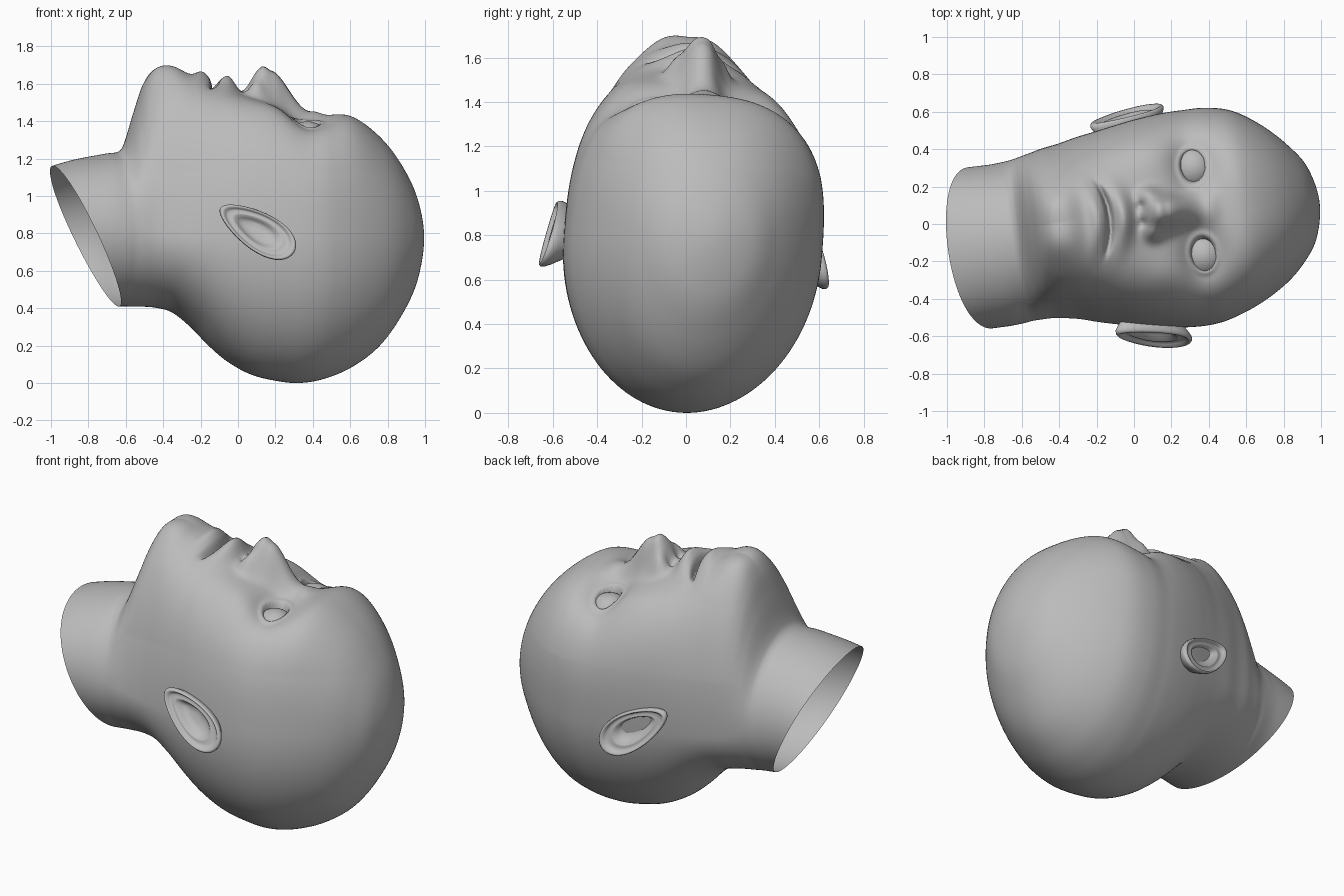
import bpy, bmesh, math
from mathutils import Matrix, Vector

if "Cube" in bpy.data.objects:
    bpy.data.objects.remove(bpy.data.objects["Cube"])

skin = bpy.data.materials.new("plain grey")
skin.diffuse_color = (0.5, 0.5, 0.5, 1)
skin.use_nodes = True
skin.node_tree.nodes["Principled BSDF"].inputs["Base Color"].default_value = skin.diffuse_color

# The head lies on its back, slightly turned about its own axes
PIVOT = Vector((0.15, 0.0, 0.75))
POSE = (Matrix.Translation(PIVOT) @ Matrix.Rotation(math.radians(7), 4, 'Z')
        @ Matrix.Rotation(math.radians(-4.5), 4, 'X') @ Matrix.Translation(-PIVOT))

# Cross-sections along x: x, top z, bottom z, half width, widest z, roundness
KEYS = [
    (-1.10, 1.13, .42, .43, .80, 2.0), (-.90, 1.19, .42, .435, .80, 2.0),
    (-.72, 1.225, .41, .435, .80, 2.0), (-.64, 1.24, .41, .435, .79, 2.0),
    (-.60, 1.30, .41, .435, .79, 1.95), (-.55, 1.46, .41, .44, .78, 1.9),
    (-.50, 1.60, .41, .445, .77, 1.9), (-.44, 1.675, .405, .455, .76, 1.95),
    (-.35, 1.69, .38, .47, .75, 2.05), (-.25, 1.645, .30, .495, .75, 2.2),
    (-.15, 1.595, .195, .515, .75, 2.4), (-.05, 1.56, .11, .535, .75, 2.6),
    (.07, 1.52, .045, .555, .75, 2.75), (.20, 1.48, .012, .57, .75, 2.8),
    (.32, 1.44, .0, .575, .75, 2.8), (.45, 1.435, .02, .565, .75, 2.8),
    (.60, 1.425, .08, .52, .76, 2.65), (.75, 1.325, .19, .43, .77, 2.4),
    (.87, 1.18, .35, .32, .78, 2.2), (.96, 1.0, .54, .19, .78, 2.0),
    (1.0, .78, .78, .0, .78, 2.0)]


def catmull(a, b, c, d, t):
    return tuple(.5 * (2 * q + (r - p) * t + (2 * p - 5 * q + 4 * r - s) * t * t
                       + (3 * q - p - 3 * r + s) * t ** 3) for p, q, r, s in zip(a, b, c, d))


def sections(steps):
    x, top, bot, w, zc, p = KEYS[-2]
    pts = [KEYS[0]] + KEYS + [(x, bot, top, -w, zc, p)]
    out = []
    for i in range(len(KEYS) - 1):
        out += [catmull(*pts[i:i + 4], k / steps) for k in range(steps)]
    return out


def table(x, rows):
    """Smooth interpolation of (x, value) rows."""
    if x <= rows[0][0]:
        return rows[0][1]
    for (x0, v0), (x1, v1) in zip(rows, rows[1:]):
        if x < x1:
            t = (x - x0) / (x1 - x0)
            return v0 + (v1 - v0) * t * t * (3 - 2 * t)
    return rows[-1][1]


def bump(x, y, cx, cy, sx, sy):
    return math.exp(-((x - cx) / sx) ** 2 - ((y - cy) / sy) ** 2)


EYE = (.35, .235)
NOSE = [(.0, 0), (.15, .2), (.19, .19), (.40, .025), (.50, 0)]
NOSE_W = [(.05, .10), (.15, .095), (.28, .075), (.45, .09)]
SWAY = [(-.75, -.012), (-.42, .02), (0, .008), (.3, .008), (.6, .025), (.9, .01)]


def face(x, y):
    """Height of the facial features over the plain head."""
    y = abs(y)
    h = table(x, NOSE) * math.exp(-(y / table(x, NOSE_W)) ** 2.6)
    h += .045 * bump(x, y, .095, .11, .05, .04)             # nostril wings
    h -= .035 * bump(x, y, .05, .045, .022, .022)           # nostrils
    h += .02 * bump(x, y, -.42, .11, .10, .09)              # chin
    h += .015 * bump(x, y, .14, .34, .12, .10)              # cheekbones
    # lips with a curved open slit
    slit = -.122 - 1.2 * y * y
    h += .085 * bump(x, y, slit + .075, 0, .055, .14)
    h += .055 * bump(x, y, slit - .06, 0, .05, .14)
    h -= .085 * math.exp(-((x - slit) / .014) ** 2 - (y / .16) ** 4)
    # eye sockets, lids and lid opening
    h -= .075 * bump(x, y, *EYE, .11, .15)
    d = math.hypot((x - EYE[0]) / .065, (y - EYE[1]) / .088)
    h += .012 * math.exp(-((d - 1.15) / .2) ** 2)
    if d < 1:
        h -= .06 * min(1, (1 - d) * 5)
    return h


def finish(name, bm):
    bmesh.ops.recalc_face_normals(bm, faces=bm.faces)
    bm.transform(POSE)
    me = bpy.data.meshes.new(name)
    bm.to_mesh(me)
    bm.free()
    me.materials.append(skin)
    ob = bpy.data.objects.new(name, me)
    bpy.context.collection.objects.link(ob)
    for f in me.polygons:
        f.use_smooth = True
    return ob


def bridge(bm, rings):
    for a, b in zip(rings, rings[1:]):
        n = len(a)
        for i in range(n):
            bm.faces.new((a[i], a[(i + 1) % n], b[(i + 1) % n], b[i]))


# Head and neck: lofted skin, dense on the face side
UP, LOW = 220, 64
angles = ([math.pi * i / UP for i in range(UP)]
          + [math.pi + math.pi * i / LOW for i in range(LOW)])
bm = bmesh.new()
rings = []
for x, top, bot, w, zc, p in sections(12):
    ring = []
    for a in angles:
        c, s = math.cos(a), math.sin(a)
        e = 2 / p if s > 0 else 1
        y = math.copysign(abs(c) ** e, c) * w
        z = zc + (top - zc) * s ** e if s > 0 else zc + (zc - bot) * s
        if s > 0 and -.6 < x < .75:
            z += face(x, y) * min(1, max(0, (z - .95) / .25))
        blend = min(1, max(0, (1.5 - z) / .4))
        ring.append(bm.verts.new((x, y + table(x, SWAY) * blend, z)))
    rings.append(ring)
bridge(bm, rings)
tip = bm.verts.new((1.0, .01, .78))
for i in range(len(angles)):
    bm.faces.new((rings[-1][i], rings[-1][(i + 1) % len(angles)], tip))
# slanted open cut through the neck
bmesh.ops.bisect_plane(bm, geom=bm.verts[:] + bm.edges[:] + bm.faces[:],
                       plane_co=(-.82, 0, .78), plane_no=(1, 0, .48), clear_inner=True)
finish("head", bm)

# Ear section: scale of outline, outward offset
EAR = [(.55, -.09), (.75, -.04), (.93, .01), (1.0, .035), (1.0, .05), (.96, .06),
       (.90, .058), (.85, .045), (.78, .035), (.68, .042), (.60, .04), (.50, .015),
       (.35, 0), (.15, -.003)]

for side, label in ((1, "left"), (-1, "right")):
    # Eyeball
    bm = bmesh.new()
    bmesh.ops.create_uvsphere(bm, u_segments=48, v_segments=32, radius=.12,
                              matrix=Matrix.Translation((EYE[0], side * EYE[1], 1.262)))
    finish(label + "_eyeball", bm)

    # Ear: egg-shaped cup, wide at the upper end, flaring away behind
    bm = bmesh.new()
    rings = []
    for k, out in EAR:
        ring = []
        for i in range(56):
            a = math.tau * i / 56
            u = .228 * math.cos(a) * k
            v = .105 * math.sin(a) * k * (1 + .25 * math.cos(a))
            y = .55 + out - .2 * v + .18 * u
            ring.append(bm.verts.new((.03 + .84 * u + .54 * v, side * y,
                                      .77 - .54 * u + .84 * v)))
        rings.append(ring)
    bridge(bm, rings)
    bm.faces.new(rings[-1])
    finish(label + "_ear", bm)
